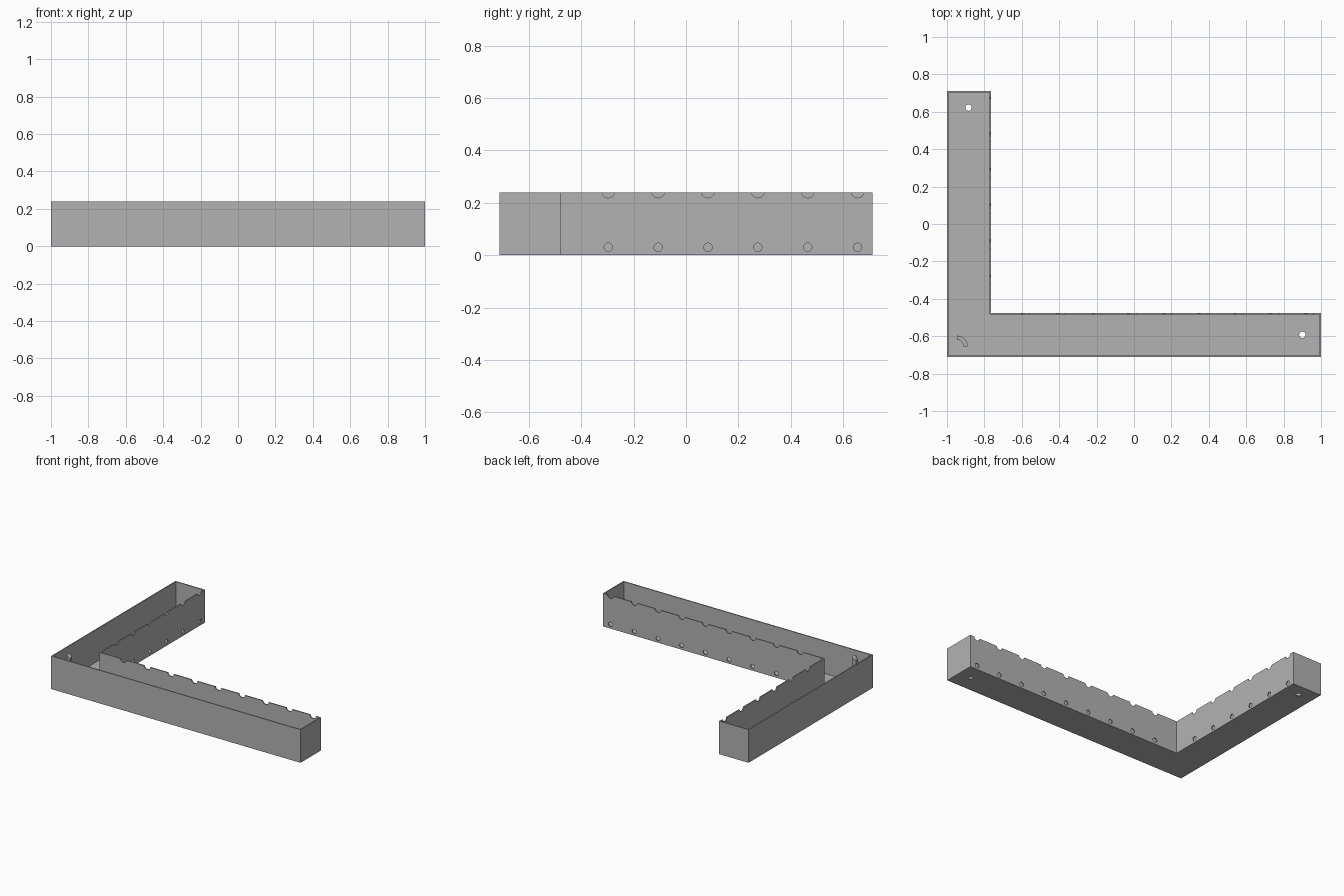
import bpy, bmesh, math
from mathutils import Matrix, Vector

if "Cube" in bpy.data.objects:
    bpy.data.objects.remove(bpy.data.objects["Cube"])

X, Y, H = 1.0, 0.712, 0.24          # half extents and height
ARM = 0.235                         # width of each arm
WALL, FLOOR = 0.008, 0.005

grey = bpy.data.materials.new("plain grey")
grey.use_nodes = True
color = (0.45, 0.45, 0.45, 1)
grey.diffuse_color = color
grey.node_tree.nodes["Principled BSDF"].inputs["Base Color"].default_value = color


def make_object(name, bm):
    bmesh.ops.recalc_face_normals(bm, faces=bm.faces)
    mesh = bpy.data.meshes.new(name)
    bm.to_mesh(mesh)
    bm.free()
    mesh.materials.append(grey)
    ob = bpy.data.objects.new(name, mesh)
    bpy.context.collection.objects.link(ob)
    return ob


def prism(name, outline, z0, z1):
    bm = bmesh.new()
    face = bm.faces.new([bm.verts.new((x, y, z0)) for x, y in outline])
    top = bmesh.ops.extrude_face_region(bm, geom=[face])["geom"]
    verts = [v for v in top if isinstance(v, bmesh.types.BMVert)]
    bmesh.ops.translate(bm, verts=verts, vec=(0, 0, z1 - z0))
    return make_object(name, bm)


def corner_outline(inset):
    a, b = X - inset, Y - inset
    ix, iy = -X + ARM - inset, -Y + ARM - inset
    return [(-a, -b), (a, -b), (a, iy), (ix, iy), (ix, b), (-a, b)]


def add_drill(bm, center, radius, axis):
    turn = Vector((0, 0, 1)).rotation_difference(Vector(axis)).to_matrix().to_4x4()
    bmesh.ops.create_cone(bm, cap_ends=True, segments=24, radius1=radius,
                          radius2=radius, depth=0.05,
                          matrix=Matrix.Translation(center) @ turn)


# L-shaped open tray and its cavity
tray = prism("corner_tray", corner_outline(0), 0, H)
cavity = prism("cavity_cutter", corner_outline(WALL), FLOOR, H + 0.1)

# Round holes and top notches along both inner walls, plus floor drains
bm = bmesh.new()
wall_x = -X + ARM - WALL / 2
wall_y = -Y + ARM - WALL / 2
for z, radius in ((0.03, 0.016), (H + 0.004, 0.025)):
    for i in range(9):
        add_drill(bm, (-0.58 + 0.19 * i, wall_y, z), radius, (0, 1, 0))
    for i in range(6):
        add_drill(bm, (wall_x, -0.297 + 0.1905 * i, z), radius, (1, 0, 0))
for x, y in ((0.9, -0.592), (-0.885, 0.622)):
    add_drill(bm, (x, y, 0), 0.017, (0, 0, 1))
drills = make_object("hole_cutters", bm)

for cutter in (cavity, drills):
    cut = tray.modifiers.new(cutter.name, 'BOOLEAN')
    cut.operation = 'DIFFERENCE'
    cut.solver = 'EXACT'
    cut.object = cutter

# Bake the cuts and discard the cutters
bpy.context.view_layer.update()
result = bpy.data.meshes.new_from_object(
    tray.evaluated_get(bpy.context.evaluated_depsgraph_get()))
tray.modifiers.clear()
tray.data = result
for cutter in (cavity, drills):
    bpy.data.objects.remove(cutter)

# Curved post standing in the corner
cx, cy, steps = -0.947, -0.655, 8
angles = [math.pi / 2 * i / steps for i in range(steps + 1)]
arc = [(cx + 0.058 * math.cos(a), cy + 0.058 * math.sin(a)) for a in angles]
arc += [(cx + 0.036 * math.cos(a), cy + 0.036 * math.sin(a)) for a in reversed(angles)]
prism("corner_post", arc, FLOOR / 2, 0.23)
